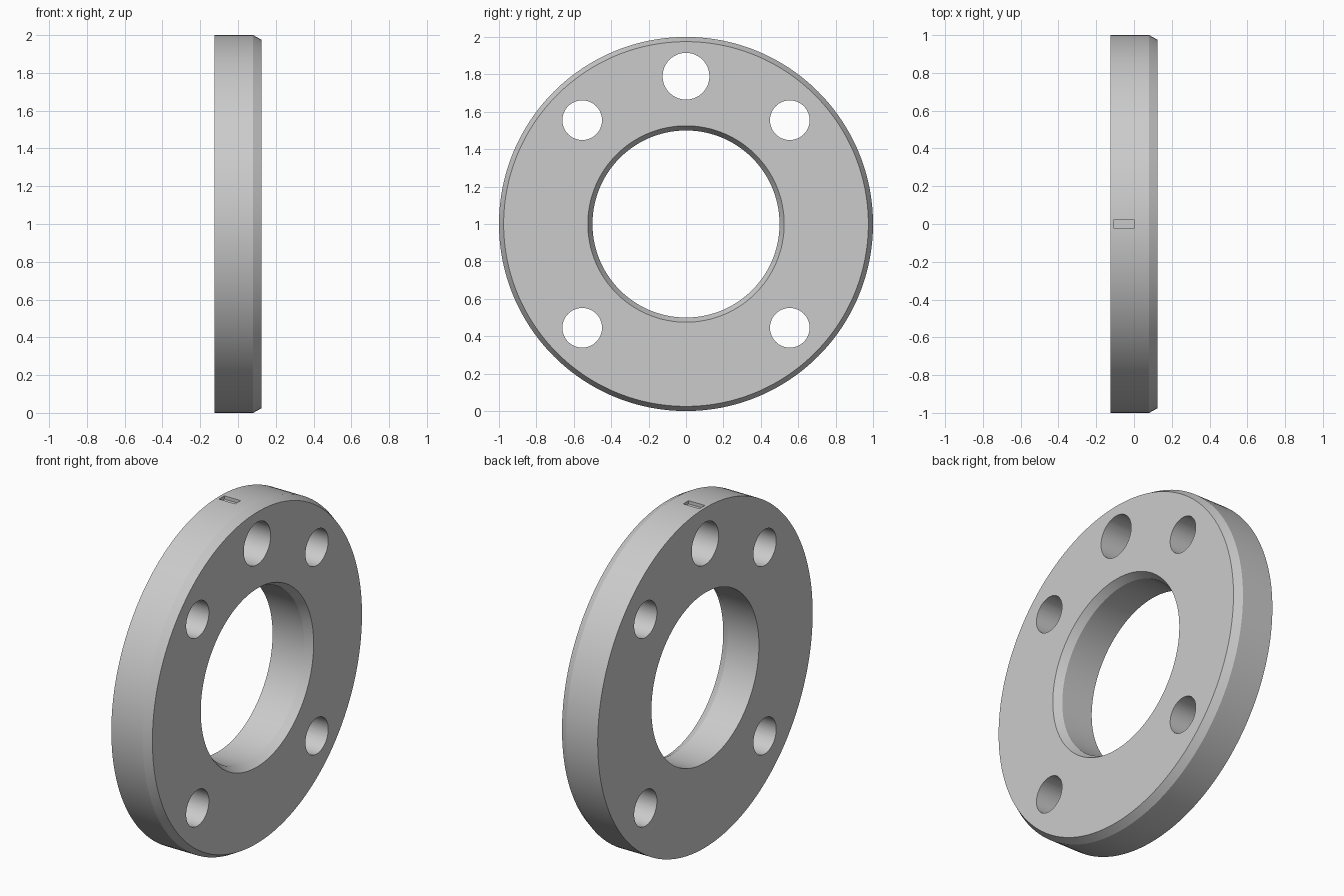
import bpy, bmesh, math
from mathutils import Matrix, Vector

if "Cube" in bpy.data.objects:
    bpy.data.objects.remove(bpy.data.objects["Cube"])

CENTRE = Vector((0, 0, 1))


def add_object(name, bm):
    bmesh.ops.recalc_face_normals(bm, faces=bm.faces)
    mesh = bpy.data.meshes.new(name)
    bm.to_mesh(mesh)
    bm.free()
    obj = bpy.data.objects.new(name, mesh)
    bpy.context.collection.objects.link(obj)
    return obj


def ring(name, profile, segments):
    """Revolve a closed (x, radius) profile around the x axis."""
    bm = bmesh.new()
    loops = []
    for i in range(segments):
        a = 2 * math.pi * i / segments
        loops.append([bm.verts.new(CENTRE + Vector((x, r * math.sin(a), r * math.cos(a))))
                      for x, r in profile])
    n = len(profile)
    for i in range(segments):
        p, q = loops[i], loops[(i + 1) % segments]
        for j in range(n):
            k = (j + 1) % n
            bm.faces.new((p[j], p[k], q[k], q[j]))
    return add_object(name, bm)


# Flange ring with outer and bore chamfers on the +x face
flange = ring("flange_ring", [(-0.125, 0.5), (-0.125, 1.0), (0.08, 1.0),
                              (0.125, 0.975), (0.125, 0.525), (0.08, 0.5)], 192)

# Through holes: four bolt holes and one larger hole at the top
holes = [(sy * 0.555, 1 + sz * 0.555, 0.106) for sy in (-1, 1) for sz in (-1, 1)]
holes.append((0, 1.79, 0.125))
bm = bmesh.new()
for y, z, r in holes:
    bmesh.ops.create_cone(bm, cap_ends=True, segments=64, radius1=r, radius2=r, depth=0.6,
                          matrix=Matrix.Translation((0, y, z)) @ Matrix.Rotation(math.pi / 2, 4, 'Y'))
# Shallow marker slot on top of the rim
bmesh.ops.create_cube(bm, size=1, matrix=Matrix.Translation((-0.053, 0, 2.03))
                      @ Matrix.Diagonal((0.106, 0.05, 0.1, 1)))
cutter = add_object("hole_cutter", bm)
cutter.hide_render = True

# Cut the holes and remove the helper
bpy.context.view_layer.objects.active = flange
flange.select_set(True)
cut = flange.modifiers.new("holes", 'BOOLEAN')
cut.operation = 'DIFFERENCE'
cut.solver = 'EXACT'
cut.object = cutter
bpy.ops.object.modifier_apply(modifier=cut.name)
bpy.data.objects.remove(cutter)
bpy.ops.object.shade_smooth_by_angle(angle=math.radians(18))
